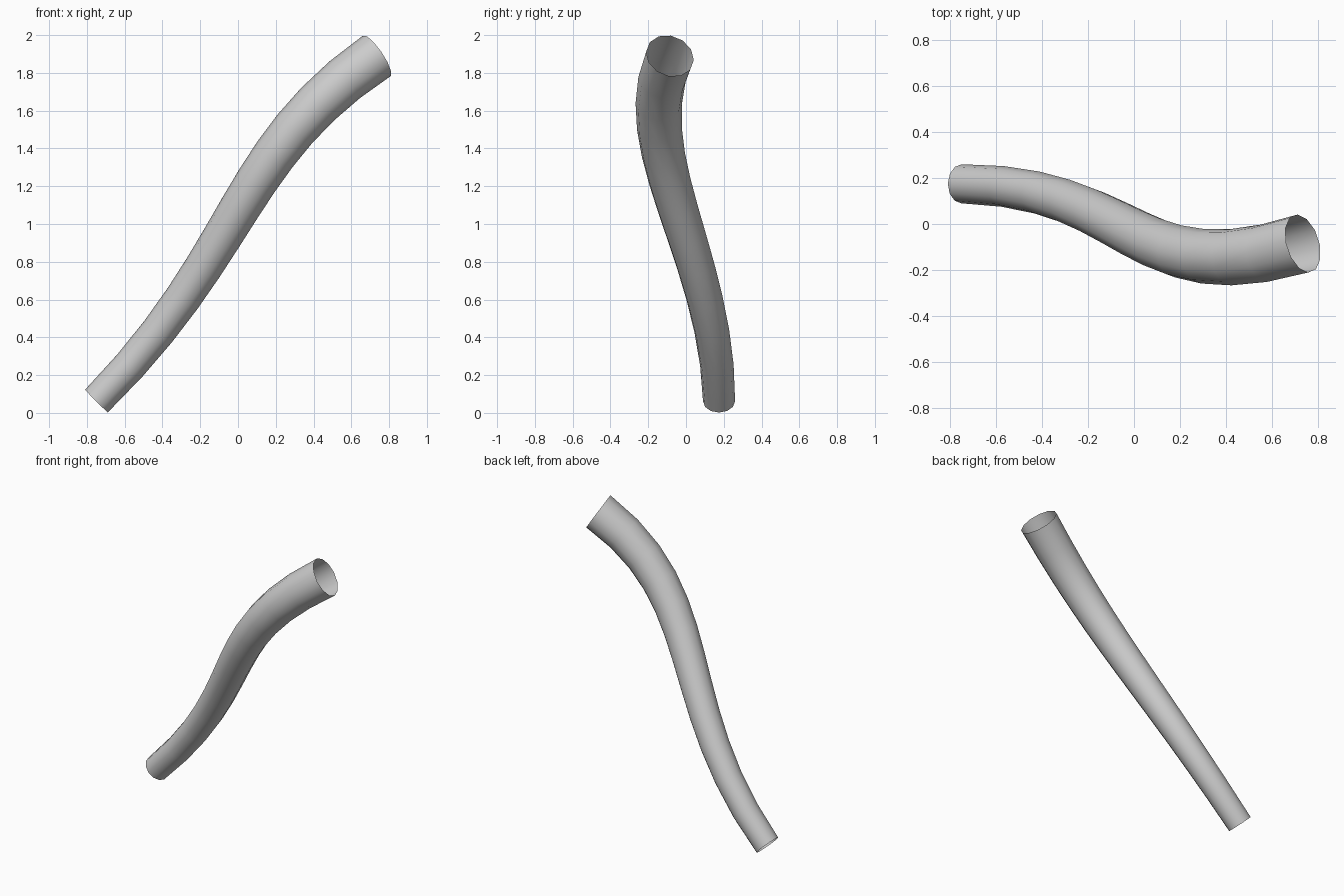
import bpy

if "Cube" in bpy.data.objects:
    bpy.data.objects.remove(bpy.data.objects["Cube"])

# Tapered open tube swept along a single S-shaped Bezier segment
curve = bpy.data.curves.new("bent_tube", 'CURVE')
curve.dimensions = '3D'
curve.resolution_u = 12
curve.bevel_depth = 1.0
curve.bevel_resolution = 4      # 12 sides
curve.use_fill_caps = False     # open ends

spline = curve.splines.new('BEZIER')
spline.bezier_points.add(1)

# end position, handle offset, radius
ends = [
    ((-0.75, 0.175, 0.062), (0.78, -0.01, 0.78), 0.085),
    ((0.735, -0.085, 1.89), (0.74, 0.225, 0.50), 0.13),
]
for p, (co, off, r) in zip(spline.bezier_points, ends):
    p.handle_left_type = p.handle_right_type = 'FREE'
    p.co = co
    p.handle_left = [c - o for c, o in zip(co, off)]
    p.handle_right = [c + o for c, o in zip(co, off)]
    p.radius = r

tube = bpy.data.objects.new("bent_tube", curve)
bpy.context.collection.objects.link(tube)

# Turn into a smooth shaded mesh
bpy.context.view_layer.objects.active = tube
tube.select_set(True)
bpy.ops.object.convert(target='MESH')
bpy.ops.object.shade_smooth()
